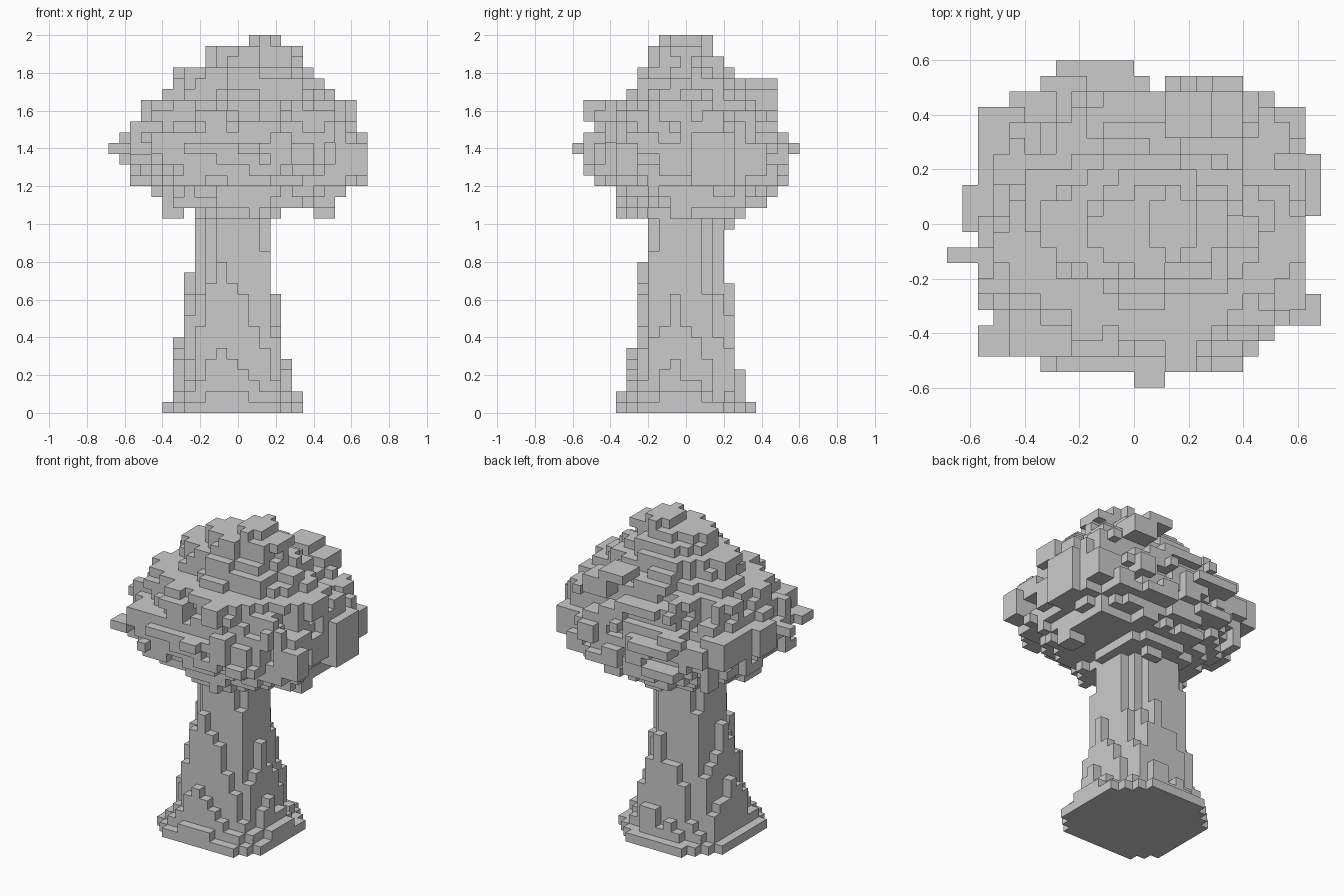
import bpy
import bmesh
import random
from mathutils import Vector, noise

random.seed(4)
UNIT = 2 / 35          # edge length of one block

cube = bpy.data.objects.get("Cube")
if cube:
    bpy.data.objects.remove(cube, do_unlink=True)

# Single grey material
grey = bpy.data.materials.new("plain grey")
grey.use_nodes = True
colour = (0.6, 0.6, 0.6, 1)
grey.diffuse_color = colour
grey.node_tree.nodes["Principled BSDF"].inputs["Base Color"].default_value = colour


def box(cells, i_range, j_range, k_range):
    """Fill an inclusive box of blocks."""
    for i in range(i_range[0], i_range[1] + 1):
        for j in range(j_range[0], j_range[1] + 1):
            for k in range(k_range[0], k_range[1] + 1):
                cells.add((i, j, k))


def outside(value, low, high):
    """Signed distance of a block beyond an inclusive interval."""
    return min(value - low, 0) + max(value - high, 0)


def build(name, cells, solid):
    """Make a mesh from the block faces that border empty space."""
    bm = bmesh.new()
    corners = {}

    def vert(point):
        if point not in corners:
            x, y, z = point
            corners[point] = bm.verts.new(
                (x * UNIT, (y - 0.5) * UNIT, z * UNIT))
        return corners[point]

    square = ((0, 0), (1, 0), (1, 1), (0, 1))
    for cell in sorted(cells):
        for axis in range(3):
            for side in (0, 1):
                beyond = list(cell)
                beyond[axis] += 2 * side - 1
                if tuple(beyond) in solid:
                    continue
                ring = []
                for u, v in square:
                    point = list(cell)
                    point[axis] += side
                    point[(axis + 1) % 3] += u
                    point[(axis + 2) % 3] += v
                    ring.append(vert(tuple(point)))
                bm.faces.new(ring if side else ring[::-1])
    mesh = bpy.data.meshes.new(name)
    bm.to_mesh(mesh)
    bm.free()
    mesh.materials.append(grey)
    obj = bpy.data.objects.new(name, mesh)
    bpy.context.collection.objects.link(obj)
    return obj


# Trunk: a square core with stepped root ridges on its four sides
# Each ridge: peak position along the side, then heights of rings one to three
RIDGES = {
    "front": (-2, (14, 6, 2)),
    "back": (0, (12, 4, 1)),
    "left": (-1, (11, 5, 2)),
    "right": (0, (13, 7, 1)),
}
SLOPES = (2, 1, 0.5)


def trunk_height(i, j):
    dx, dy = outside(i, -4, 2), outside(j, -3, 3)
    diagonal = (i + 1) * j > 0
    if dx == 0 and dy == 0:
        # Corners on one diagonal are chamfered more deeply
        to_corner = min(i + 4, 2 - i) + min(j + 3, 3 - j)
        if to_corner == 0:
            return 7 if diagonal else 15
        return 11 if diagonal and to_corner == 1 else 20
    ring = abs(dx) + abs(dy)
    if dx and dy:
        clipped = 1 if dy > 0 else 0
        return {2: random.choice((3, 4, 5)), 3: 2, 4: 1}.get(ring + clipped, 0)
    if dx:
        side, along = ("left" if dx > 0 else "right"), j
    else:
        side, along = ("back" if dy > 0 else "front"), i
    peak, heights = RIDGES[side]
    if ring > len(heights) or (side == "left" and ring == 3 and abs(j) > 4):
        return 0
    offset = abs(along - peak)
    wobble = random.choice((-1, 0, 0, 1)) if offset else 0
    # Ridges drop off faster beside a deep chamfer
    at_end = abs(j) == 3 if dx else i in (-4, 2)
    if diagonal and at_end:
        wobble -= 2
    height = heights[ring - 1] - SLOPES[ring - 1] * offset + wobble
    return max(1, min(heights[ring - 1], round(height)))


trunk = set()
for i in range(-7, 6):
    for j in range(-6, 7):
        for k in range(trunk_height(i, j)):
            trunk.add((i, j, k))

# Foliage: rounded layers, top downwards, as x and y limits in blocks
LAYERS = (
    (1, 3, -2, 2), (-3, 5, -3, 2), (-4, 5, -3, 3), (-6, 6, -4, 4),
    (-6, 7, -5, 5), (-7, 8, -5, 6), (-9, 9, -7, 7), (-9, 10, -8, 8),
    (-10, 10, -8, 8), (-10, 10, -9, 9), (-10, 10, -9, 9), (-10, 10, -9, 9),
    (-10, 10, -9, 9), (-10, 10, -8, 9), (-8, 9, -6, 8), (-7, 8, -6, 7),
    (-4, 3, -6, 6),
)
TOP = 34
foliage = set()
for row, (x0, x1, y0, y1) in enumerate(LAYERS):
    k = TOP - row
    half_x, half_y = (x1 - x0 + 1) / 2, (y1 - y0 + 1) / 2
    # Crown is pointed, middle boxy, underside round and ragged
    if row < 6:
        power, fill, roughness = 1.7, 0.93, 0.5
    elif row < 9:
        power, fill, roughness = 2.3, 0.88, 0.6
    elif row < 14:
        power, fill, roughness = 2.8, 0.9, 0.6
    else:
        power, fill, roughness = 2.5, 0.92, 0.8
    for i in range(x0, x1 + 1):
        for j in range(y0, y1 + 1):
            u = abs(i - (x0 + x1) / 2) / half_x
            v = abs(j - (y0 + y1) / 2) / half_y
            bump = noise.noise(Vector((i * 0.43, j * 0.43, k * 0.7)))
            if u ** power + v ** power < fill + roughness * bump:
                foliage.add((i, j, k))

# Topmost cross
box(foliage, (1, 3), (-1, 1), (34, 34))
box(foliage, (2, 2), (-2, 2), (33, 34))
box(foliage, (-3, 5), (0, 0), (33, 33))

# Twigs sticking out on each side
box(foliage, (-12, -9), (-2, -2), (24, 24))
box(foliage, (-11, -9), (0, 2), (23, 25))
box(foliage, (9, 11), (1, 4), (21, 25))
box(foliage, (9, 11), (-6, -5), (22, 24))
box(foliage, (0, 1), (-10, -8), (24, 24))
box(foliage, (-5, -1), (8, 10), (24, 24))
box(foliage, (-10, -9), (-8, -7), (23, 23))
box(foliage, (-10, -8), (5, 7), (23, 25))
box(foliage, (8, 10), (5, 7), (22, 24))
box(foliage, (2, 4), (6, 8), (30, 30))
box(foliage, (4, 6), (6, 8), (28, 29))
box(foliage, (2, 3), (-9, -6), (27, 28))
box(foliage, (8, 10), (-2, 0), (27, 28))

# Clumps hanging under the foliage
box(foliage, (-7, -6), (-3, -1), (18, 20))
box(foliage, (7, 8), (-1, 0), (18, 20))
box(foliage, (3, 6), (3, 5), (19, 20))
box(foliage, (0, 1), (4, 4), (17, 18))

solid = trunk | foliage
build("trunk", trunk, solid)
build("foliage", foliage - trunk, solid)
